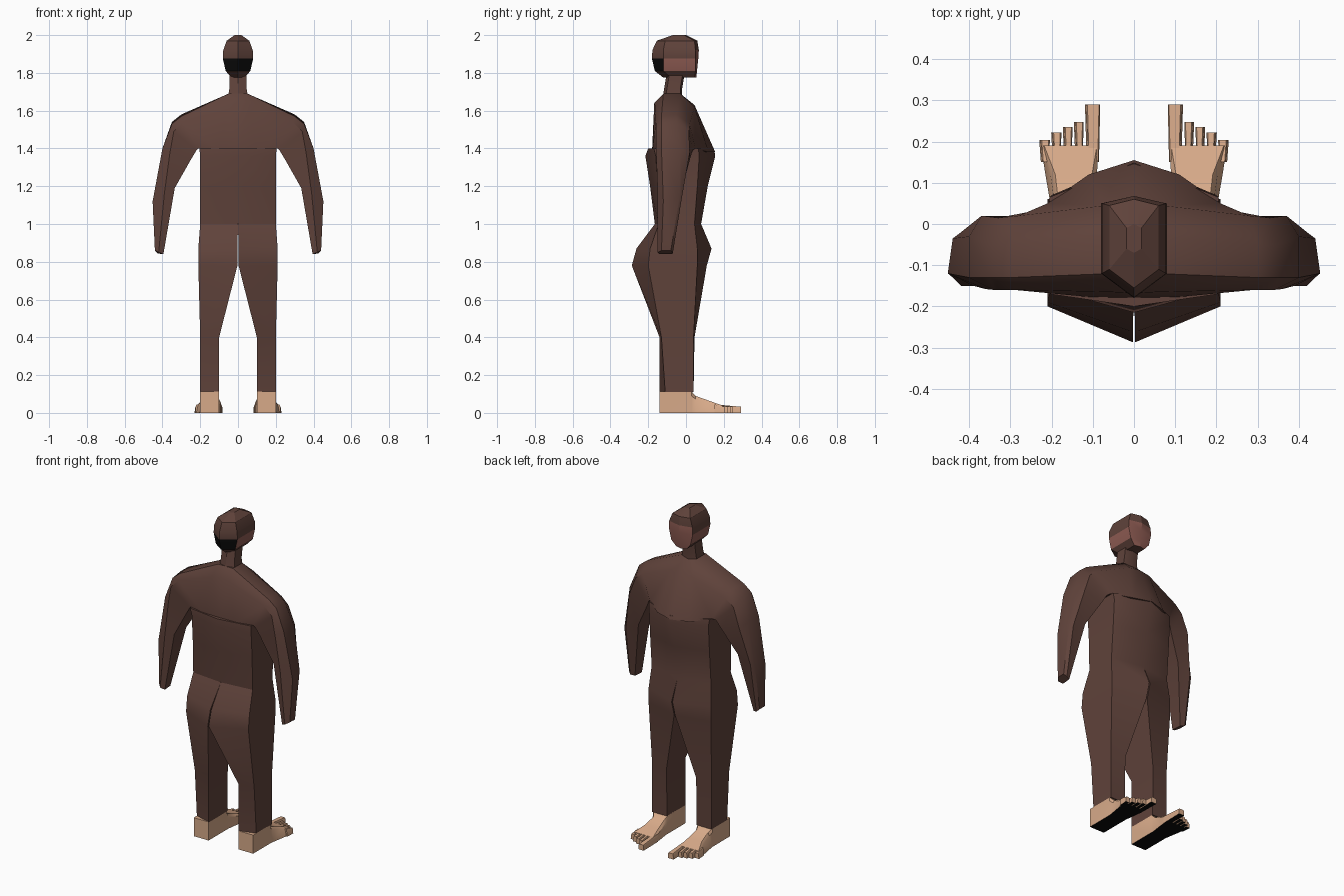
import bpy, bmesh, math


def mat(name, rgb):
    m = bpy.data.materials.new(name)
    m.diffuse_color = (*rgb, 1)
    return m


BROWN = mat("dark_brown", (0.115, 0.055, 0.043))
TAN = mat("tan_skin", (0.68, 0.40, 0.25))
ROSE = mat("rosy_face", (0.27, 0.105, 0.085))
BLACK = mat("black", (0.003, 0.003, 0.003))


def loft(name, rings, mats, rule=None, mirror=True, angle=32):
    """Bridge rings of points, cap the ends, and mirror across x."""
    bm = bmesh.new()
    rows = [[bm.verts.new(p) for p in r] for r in rings]
    n = len(rows[0])
    for a, b in zip(rows, rows[1:]):
        for i in range(n):
            j = (i + 1) % n
            bm.faces.new((a[i], a[j], b[j], b[i]))
    bm.faces.new(rows[0])
    bm.faces.new(rows[-1])
    bmesh.ops.recalc_face_normals(bm, faces=bm.faces)
    # drop walls lying on the mirror plane
    if mirror:
        inner = [f for f in bm.faces if all(abs(v.co.x) < 1e-4 for v in f.verts)]
        bmesh.ops.delete(bm, geom=inner, context='FACES')
    for f in bm.faces:
        f.smooth = True
        if rule:
            f.material_index = rule(f.calc_center_median(), f.normal)
    me = bpy.data.meshes.new(name)
    bm.to_mesh(me)
    bm.free()
    for m in mats:
        me.materials.append(m)
    me.set_sharp_from_angle(angle=math.radians(angle))
    ob = bpy.data.objects.new(name, me)
    bpy.context.collection.objects.link(ob)
    if mirror:
        ob.modifiers.new("mirror", 'MIRROR').use_clip = True
    return ob


# torso and legs: z, inner x, outer x, front inner/outer y, back outer/inner y
levels = [
    (0.11, .10, .20, .040, .040, -.11, -.14),
    (0.40, .10, .20, .045, .040, -.13, -.14),
    (0.78, .003, .21, .11, .060, -.20, -.287),
    (0.87, .003, .21, .135, .060, -.19, -.262),
    (1.00, 0, .20, .08, .045, -.145, -.165),
    (1.20, 0, .20, .115, .06, -.15, -.19),
    (1.36, 0, .20, .155, .07, -.16, -.215),
    (1.40, 0, .205, .148, .065, -.17, -.20),
]
loft("torso_and_legs",
     [[(xi, fi, z), (xo, fo, z), (xo, bo, z), (xi, bi, z)]
      for z, xi, xo, fi, fo, bo, bi in levels], [BROWN])

# shoulders and arms: sections running from the breastbone to the hand
arm = [
    [(0, -.12, 1.69), (0, -.03, 1.69), (0, .045, 1.63),
     (0, .155, 1.38), (0, -.18, 1.38), (0, -.168, 1.64)],
    [(.05, -.12, 1.69), (.05, -.03, 1.69), (.07, .045, 1.62),
     (.11, .12, 1.38), (.1, -.178, 1.385), (.06, -.165, 1.63)],
    [(.30, -.13, 1.57), (.30, -.05, 1.58), (.28, .02, 1.53),
     (.21, .05, 1.40), (.21, -.155, 1.40), (.29, -.16, 1.54)],
    [(.35, -.13, 1.53), (.35, -.05, 1.54), (.33, .015, 1.49),
     (.225, .035, 1.39), (.22, -.15, 1.39), (.34, -.16, 1.49)],
    [(.40, -.13, 1.40), (.40, -.03, 1.40), (.37, .02, 1.38),
     (.25, .02, 1.34), (.25, -.145, 1.34), (.36, -.158, 1.38)],
    [(.452, -.12, 1.12), (.44, -.035, 1.14), (.42, -.02, 1.15),
     (.335, -.02, 1.19), (.335, -.135, 1.19), (.39, -.15, 1.16)],
    [(.44, -.13, .86), (.44, -.08, .86), (.425, -.07, .845),
     (.40, -.08, .84), (.395, -.14, .84), (.42, -.15, .85)],
]
loft("shoulders_and_arms", arm, [BROWN], angle=40)

# neck
loft("neck",
     [[(-w, b, z), (0, b - .015, z), (w, b, z), (w, f, z), (0, f + .01, z), (-w, f, z)]
      for z, w, b, f in [(1.66, .055, -.11, -.03), (1.72, .045, -.10, -.03),
                         (1.84, .045, -.08, -.01)]], [BROWN], mirror=False)


# head: rosy face at the front and in a cheek strip, dark patches low at the back
def head_rule(c, n):
    if n.y > .4 and c.z < 1.94 and abs(n.z) < .7:
        return 1
    if 1.80 < c.z < 1.88 and abs(n.x) > .6 and c.y > -.08:
        return 1
    if 1.82 < c.z < 1.88 and c.y < -.12:
        return 2
    return 0


head = [
    (1.775, .035, .055, .045, -.08, -.12),
    (1.81, .065, .058, .05, -.12, -.165),
    (1.875, .08, .065, .05, -.12, -.18),
    (1.92, .078, .068, .05, -.12, -.178),
    (1.97, .06, .06, .045, -.11, -.155),
    (2.00, .018, 0, -.01, -.06, -.07),
]
loft("head",
     [[(0, f, z), (w, fc, z), (w, bc, z), (0, b, z), (-w, bc, z), (-w, fc, z)]
      for z, w, f, fc, bc, b in head],
     [BROWN, ROSE, BLACK], head_rule, mirror=False, angle=20)


# feet with dark soles
def sole(c, n):
    return 1 if n.z < -.9 and c.z < .02 else 0


def slab(y, x0, x1, h, t=0):
    return [(x0, y, 0), (x1, y, 0), (x1 - t, y, h * .8), (x1 - t * 2, y, h),
            (x0 + t, y, h), (x0, y, h * .8)]


loft("feet", [slab(-.14, .1, .2, .113), slab(.03, .1, .2, .113), slab(.05, .1, .203, .09, .01),
              slab(.12, .09, .215, .065, .012), slab(.19, .086, .226, .04, .004)],
     [TAN, BLACK], sole)

# toes: inner x, outer x, tip y
for i, (x0, x1, tip) in enumerate([(.082, .119, .29), (.122, .146, .247), (.149, .173, .236),
                                   (.176, .201, .222), (.204, .23, .204)]):
    loft("toe_%d" % (i + 1), [slab(.15, x0 + .003, x1 - .004, .045, .003),
                              slab(tip, x0, x1, .033, .003)], [TAN, BLACK], sole)
